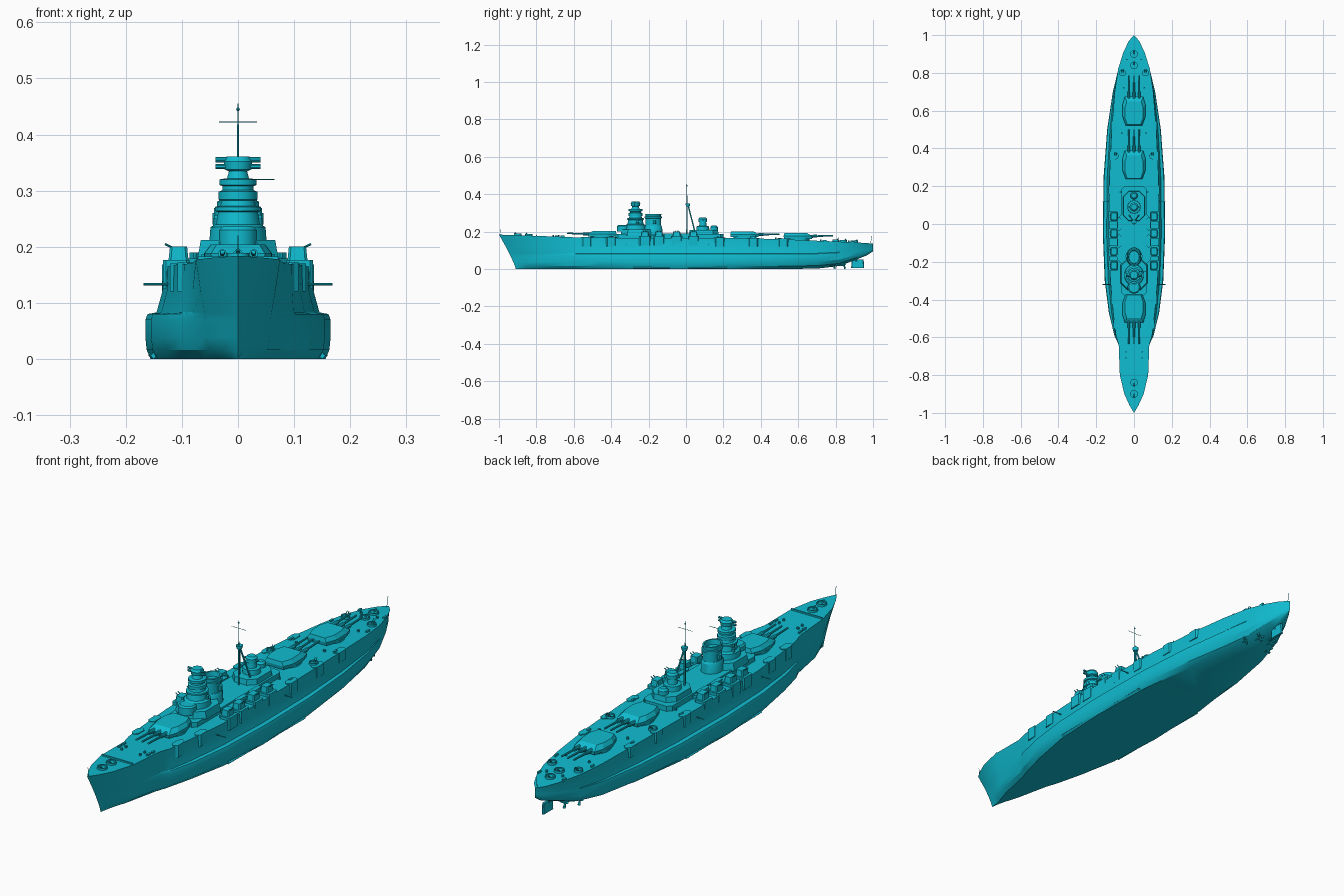
import bpy, bmesh, math
from mathutils import Vector, Matrix

if "Cube" in bpy.data.objects:
    bpy.data.objects.remove(bpy.data.objects["Cube"])

paint = bpy.data.materials.new("teal paint")
paint.use_nodes = True
teal = (0.005, 0.5, 0.63, 1)
paint.diffuse_color = teal
paint.node_tree.nodes["Principled BSDF"].inputs["Base Color"].default_value = teal


def finish(bm, name, smooth=True):
    bmesh.ops.recalc_face_normals(bm, faces=bm.faces)
    mesh = bpy.data.meshes.new(name)
    bm.to_mesh(mesh)
    bm.free()
    mesh.materials.append(paint)
    obj = bpy.data.objects.new(name, mesh)
    bpy.context.collection.objects.link(obj)
    if smooth:
        bpy.ops.object.select_all(action="DESELECT")
        obj.select_set(True)
        bpy.context.view_layer.objects.active = obj
        bpy.ops.object.shade_smooth_by_angle(angle=math.radians(30))
    return obj


def loft(name, rings, smooth=True):
    """Skin closed rings of points and cap both ends."""
    bm = bmesh.new()
    rows = [[bm.verts.new(p) for p in ring] for ring in rings]
    for a, b in zip(rows, rows[1:]):
        for i in range(len(a)):
            j = (i + 1) % len(a)
            bm.faces.new((a[i], a[j], b[j], b[i]))
    bm.faces.new(rows[0])
    bm.faces.new(rows[-1])
    bmesh.ops.remove_doubles(bm, verts=bm.verts, dist=0.0004)
    return finish(bm, name, smooth)


def tower(name, x, y, profile, stretch=1, sides=20):
    """Vertical lathe from (radius, height) pairs, stretched along y."""
    angles = [math.tau * (i + 0.5) / sides for i in range(sides)]
    return loft(name, [[(x + r * math.cos(a), y + r * stretch * math.sin(a), z)
                        for a in angles] for r, z in profile])


def block(name, x, y, w, d, z, top, inset=1.0, cut=0.25):
    """Deckhouse with clipped corners and an optionally narrower roof."""
    c = min(w, d) * cut
    half = [(w, d - c), (w - c, d), (c - w, d), (-w, d - c)]
    plan = half + [(-px, -py) for px, py in half]
    return loft(name, [[(x + px * s, y + py * s, h) for px, py in plan]
                       for s, h in ((1, z), (inset, top))], False)


def rod(name, start, end, r, r2=None, sides=10):
    a, b = Vector(start), Vector(end)
    turn = (b - a).to_track_quat("Z", "Y").to_matrix().to_4x4()
    bm = bmesh.new()
    bmesh.ops.create_cone(bm, cap_ends=True, segments=sides, radius1=r, radius2=r2 or r,
                          depth=(b - a).length,
                          matrix=Matrix.Translation((a + b) / 2) @ turn)
    return finish(bm, name)


# Hull stations: y, deck half width, deck height, bulge, bottom half width, keel height
stations = [
    (-1, 0, .184, 0, 0, 0), (-.96, .024, .182, .012, .003, 0), (-.9, .051, .18, .031, .012, 0),
    (-.8, .075, .177, .058, .032, 0), (-.64, .081, .171, .081, .063, 0),
    (-.59, .096, .169, .104, .08, 0), (-.47, .11, .168, .133, .11, 0),
    (-.3, .125, .165, .155, .143, 0), (-.05, .133, .165, .165, .156, 0),
    (.25, .13, .165, .161, .147, 0), (.5, .118, .16, .142, .112, 0),
    (.7, .102, .151, .112, .06, .002), (.82, .084, .146, .083, .024, .016),
    (.91, .056, .142, .05, .01, .05), (.97, .027, .138, .02, .004, .074),
    (1, 0, .136, 0, 0, .095)]


def section(y, deck, top, bulge, bottom, keel):
    flare = max(0, deck - bulge)
    step = max(0, bulge - deck)
    side = [(bottom, 0), (bottom + (bulge - bottom) * .75, .016), (bulge, .038), (bulge, .07),
            (bulge + flare * .08 - step * .12, .08), (deck - flare * .88 + step * .38, .083),
            (deck - flare * .5 + step * .06, .12), (deck, top)]
    rake = .09 * max(0, min(1, (-.75 - y) / .25))
    ring = []
    for x, z in side:
        h = keel + z * (top - keel) / top
        ring.append((x, y + rake * (1 - (h / top) ** 1.2), h))
    return ring + [(-x, v, z) for x, v, z in reversed(ring)]


loft("hull", [section(*s) for s in stations])


def deck_at(y):
    for a, b in zip(stations, stations[1:]):
        if a[0] <= y <= b[0]:
            t = (y - a[0]) / (b[0] - a[0])
            return a[1] + t * (b[1] - a[1]), a[2] + t * (b[2] - a[2])


# Main gun turrets with three barrels each
for label, y, face in (("fore", -.45, -1), ("middle", .315, 1), ("aft", .6, 1)):
    z = deck_at(y)[1]
    tower(label + "_barbette", 0, y, [(.062, z - .01), (.062, z + .008)])
    outline = [(.044, -.078), (.061, -.03), (.06, .035), (.048, .075)]
    outline += [(-px, py) for px, py in reversed(outline)]
    loft(label + "_turret", [[(px * s, y + face * (py * s - back), z + h) for px, py in outline]
                             for s, back, h in ((.97, 0, .006), (1, 0, .02), (.8, .012, .036))],
         False)
    for x in (-.028, 0, .028):
        rod(label + "_gun_sleeve", (x, y + face * .06, z + .019), (x, y + face * .1, z + .02), .008)
        rod(label + "_gun_barrel", (x, y + face * .07, z + .019), (x, y + face * .185, z + .023),
            .005, .0038)

# Superstructure decks
block("main_deckhouse", 0, -.09, .066, .29, .16, .186)
block("fore_deckhouse", 0, -.265, .072, .085, .18, .212, .92, .5)
block("aft_deckhouse", 0, .095, .058, .08, .18, .208, .95, .5)
block("boat_deck", 0, -.08, .09, .13, .16, .179)
block("breakwater", 0, -.8, .072, .003, .17, .183)

# Conning tower and bridge
tower("conning_tower", 0, -.335, [(.034, .2), (.034, .23), (.028, .236)])
tower("bridge_tower", 0, -.27,
      [(.052, .21), (.05, .235), (.04, .24), (.036, .262), (.042, .264), (.042, .271),
       (.032, .273), (.03, .282), (.035, .284), (.035, .298), (.028, .301), (.028, .308),
       (.034, .31), (.034, .32), (.02, .322), (.016, .336)], 1.1, 16)
tower("range_finder_hood", 0, -.27, [(.012, .332), (.024, .338), (.026, .352), (.02, .361)])
for z in (.343, .355):
    rod("range_finder_arm", (-.04, -.275, z), (.04, -.275, z), .0045)
rod("signal_yard", (-.03, -.25, .32), (.065, -.25, .32), .001)
for side in (-1, 1):
    for z, x in ((.245, .036), (.264, .034)):
        tower("bridge_wing", side * x, -.26, [(.009, z - .008), (.009, z + .005)], 1, 10)

# Funnel
tower("funnel_base", 0, -.175, [(.042, .18), (.04, .225), (.036, .232)], 1.2)
tower("funnel", 0, -.175, [(.034, .2), (.034, .27), (.038, .272), (.038, .28), (.034, .282),
                           (.035, .295), (.029, .295), (.027, .275)], 1.25)
for side in (-1, 1):
    tower("searchlight", side * .036, -.17, [(.01, .24), (.01, .26)], 1, 10)

# Tripod mast
rod("mast", (0, .005, .18), (0, .005, .455), .004, .001)
for side in (-1, 1):
    rod("mast_leg", (side * .028, .05, .19), (0, .01, .345), .0035)
tower("mast_platform", 0, .01, [(.01, .335), (.013, .345), (.013, .35)], 1, 12)
tower("mast_lamp", 0, .005, [(.001, .441), (.004, .445), (.001, .449)], 1, 8)
rod("mast_yard", (-.034, .005, .422), (.034, .005, .422), .0008)

# Aft control tower
tower("aft_tower", 0, .09, [(.036, .2), (.034, .228), (.02, .23), (.018, .25), (.023, .252),
                            (.023, .268), (.016, .276)])
rod("aft_range_finder", (-.032, .09, .261), (.032, .09, .261), .004)
tower("aft_director", 0, .15, [(.02, .2), (.02, .224), (.013, .232)], 1, 14)

# Guns and fittings on each side
for side in (-1, 1):
    # Twin secondary mounts on their sponsons
    for y in (-.22, -.145, -.05, .04):
        block("secondary_base", side * .11, y, .024, .03, .125, .176)
        block("secondary_mount", side * .106, y, .018, .022, .174, .2, .85)
        for shift in (-.007, .007):
            rod("secondary_barrel", (side * .106, y + shift, .193),
                (side * .13, y + shift, .205), .002)
    # Casemates under the deck edge
    for y in (-.53, -.4, .18, .36, .52):
        w, z = deck_at(y)
        block("casemate", side * (w - .01), y, .015, .032, .12, z + .003, 1, .8)
    for y in (-.32, .12):
        rod("casemate_gun", (side * .12, y, .133), (side * .168, y, .133), .002)
    # Ring shaped light gun tubs
    for y in (.36, .8):
        w, z = deck_at(y)
        tower("gun_tub", side * (w - .026), y, [(.018, z - .01), (.018, z + .01), (.015, z + .01),
                                                (.015, z + .004)])
        for shift in (-.004, .004):
            rod("light_gun", (side * (w - .026) + shift, y, z), (side * (w - .026) + shift,
                y + .018, z + .022), .0015, sides=6)
    # Boats, bollards and ventilators
    for y in (-.09, .0):
        block("ship_boat", side * .077, y, .009, .032, .178, .19, 1.1, .8)
    for y in (-.71, -.68, .17, .48, .72, .87):
        w, z = deck_at(y)
        tower("bollard", side * w * .55, y, [(.005, z - .005), (.005, z + .008)], 1, 8)
        block("deck_locker", side * w * .85, y + .02, .004, .01, z - .005, z + .006)
    # Bilge keel
    rod("bilge_keel", (side * .15, -.28, .006), (side * .154, .22, .006), .006, sides=4)
    # Propeller shafts, brackets and blades
    for x, y in ((.03, .845), (.06, .79)):
        hub = Vector((side * x, y, .02))
        rod("propeller_shaft", (side * x, y - .16, .024), hub, .004)
        rod("shaft_bracket", hub, (side * x * .8, y - .01, .07), .0035)
        for k in range(3):
            a = math.tau * k / 3 + .5
            rod("propeller_blade", hub, hub + Vector((math.cos(a) * .018, .006,
                                                     math.sin(a) * .018)), .003, .006, 6)

# Bow and stern gun tubs on the centre line
for y in (-.9, -.84, .84, .9):
    z = deck_at(y)[1]
    tower("centre_gun_tub", 0, y, [(.02, z - .01), (.02, z + .009), (.016, z + .009),
                                   (.016, z + .004)])
    rod("centre_light_gun", (0, y, z), (0, y + math.copysign(.016, y), z + .015), .003)

# Rudder and flagstaffs
block("rudder", 0, .918, .005, .035, .006, .052, .9, .8)
rod("rudder_post", (0, .91, .04), (0, .91, .09), .006)
rod("bow_staff", (0, -.99, .175), (0, -.995, .22), .001)
rod("stern_staff", (0, .985, .13), (0, .995, .18), .001)
